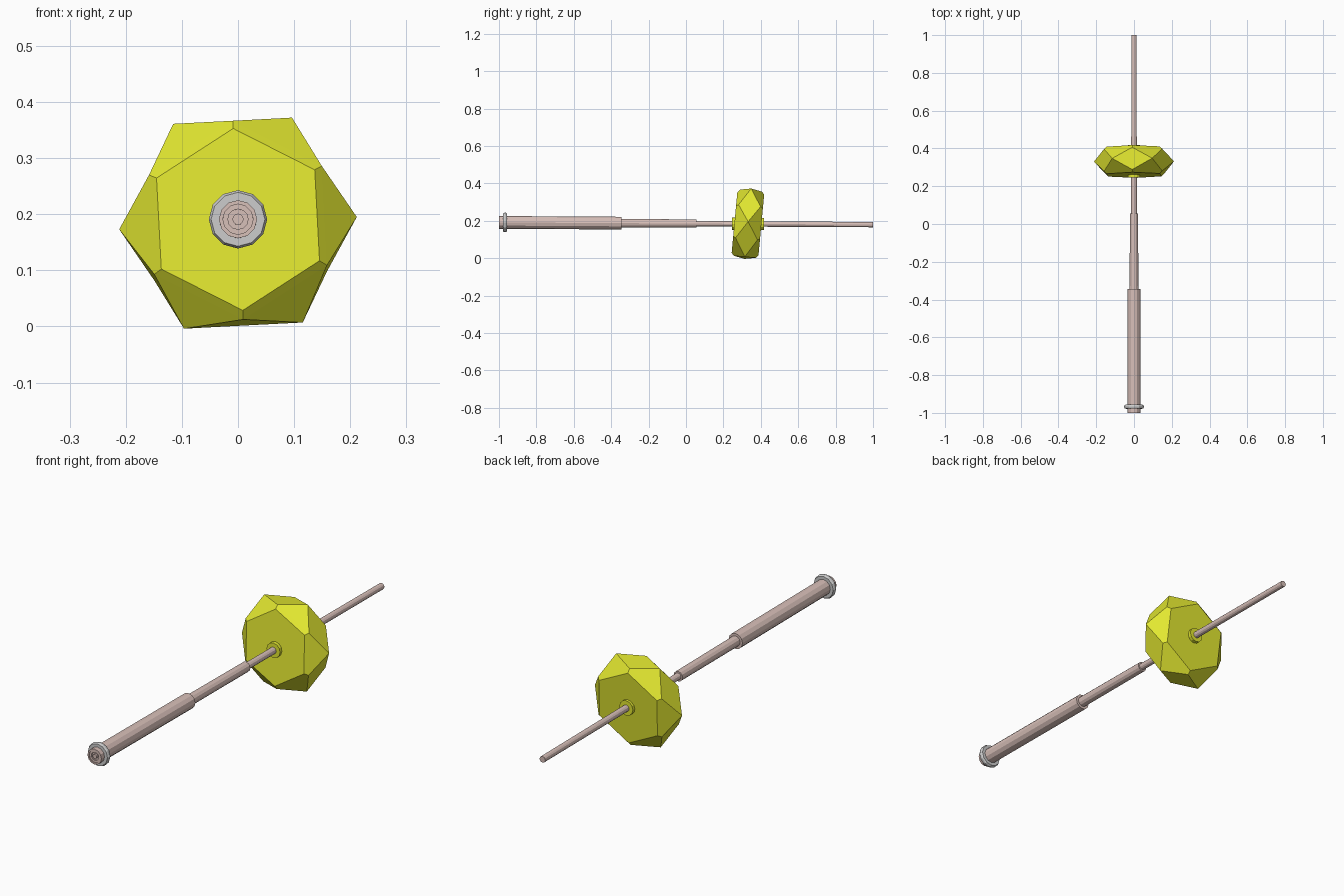
import bpy, bmesh, math
from mathutils import Vector

if "Cube" in bpy.data.objects:
    bpy.data.objects.remove(bpy.data.objects["Cube"])


def material(name, rgb):
    m = bpy.data.materials.new(name)
    m.diffuse_color = (*rgb, 1)
    m.use_nodes = True
    m.node_tree.nodes["Principled BSDF"].inputs["Base Color"].default_value = m.diffuse_color
    return m


PINK = material("dusty_pink", (0.68, 0.52, 0.48))
YELLOW = material("yellow", (0.76, 0.80, 0.03))


def finish(name, bm, mat):
    bmesh.ops.recalc_face_normals(bm, faces=bm.faces[:])
    me = bpy.data.meshes.new(name)
    bm.to_mesh(me)
    bm.free()
    ob = bpy.data.objects.new(name, me)
    bpy.context.collection.objects.link(ob)
    if mat:
        me.materials.append(mat)
    return ob


def ring(bm, r, y, n, phase=0.0):
    angles = [phase + math.tau * i / n for i in range(n)]
    return [bm.verts.new((r * math.cos(a), y, r * math.sin(a))) for a in angles]


def turned(name, profile, mat, n=12):
    """Turn (radius, y) points round the slightly drooping shaft axis."""
    bm = bmesh.new()
    rings = [ring(bm, r, y, n) for r, y in profile]
    for a, b in zip(rings, rings[1:]):
        for i in range(n):
            j = (i + 1) % n
            bm.faces.new((a[i], a[j], b[j], b[i]))
    bm.faces.new(rings[0])
    bm.faces.new(rings[-1])
    ob = finish(name, bm, mat)
    ob.location.z = 0.185
    ob.rotation_euler.x = -0.006
    return ob


# Telescoping shaft: grip with stepped butt end, middle tube, thin rod
turned("grip", [(0.010, -0.998), (0.010, -0.990), (0.018, -0.990), (0.018, -0.996),
                (0.027, -0.996), (0.027, -1.0), (0.034, -1.0), (0.034, -0.345)], PINK)
turned("middle_tube", [(0.023, -0.36), (0.022, 0.055)], PINK)
turned("thin_rod", [(0.015, 0.04), (0.014, 1.0)], PINK)

# Grey flange near the butt end
turned("flange", [(0.034, -0.978), (0.048, -0.978), (0.052, -0.971),
                  (0.052, -0.964), (0.048, -0.957), (0.034, -0.957)], None)

# Collar passing through the head
turned("head_collar", [(0.033, 0.246), (0.033, 0.417)], YELLOW)

# Faceted six-sided head: two flat hexagons, chamfer corners, wide middle corners
bm = bmesh.new()
corner = math.radians(33)
mid = ring(bm, 0.212, 0.0, 6, math.radians(63))
shoulders = []
for side in (-1, 1):
    flat = ring(bm, 0.163, side * 0.072, 6, corner)
    shoulder = ring(bm, 0.178, side * 0.059, 6, corner)
    bm.faces.new(flat)
    for i in range(6):
        j = (i + 1) % 6
        bm.faces.new((flat[i], flat[j], shoulder[j], shoulder[i]))
        bm.faces.new((shoulder[i], shoulder[j], mid[i]))
    shoulders.append(shoulder)
for i in range(6):
    bm.faces.new((shoulders[0][i], mid[i], shoulders[1][i], mid[i - 1]))
head = finish("faceted_head", bm, YELLOW)
head.location = Vector((0, 0.331, 0.184))
head.rotation_euler.x = -0.093
